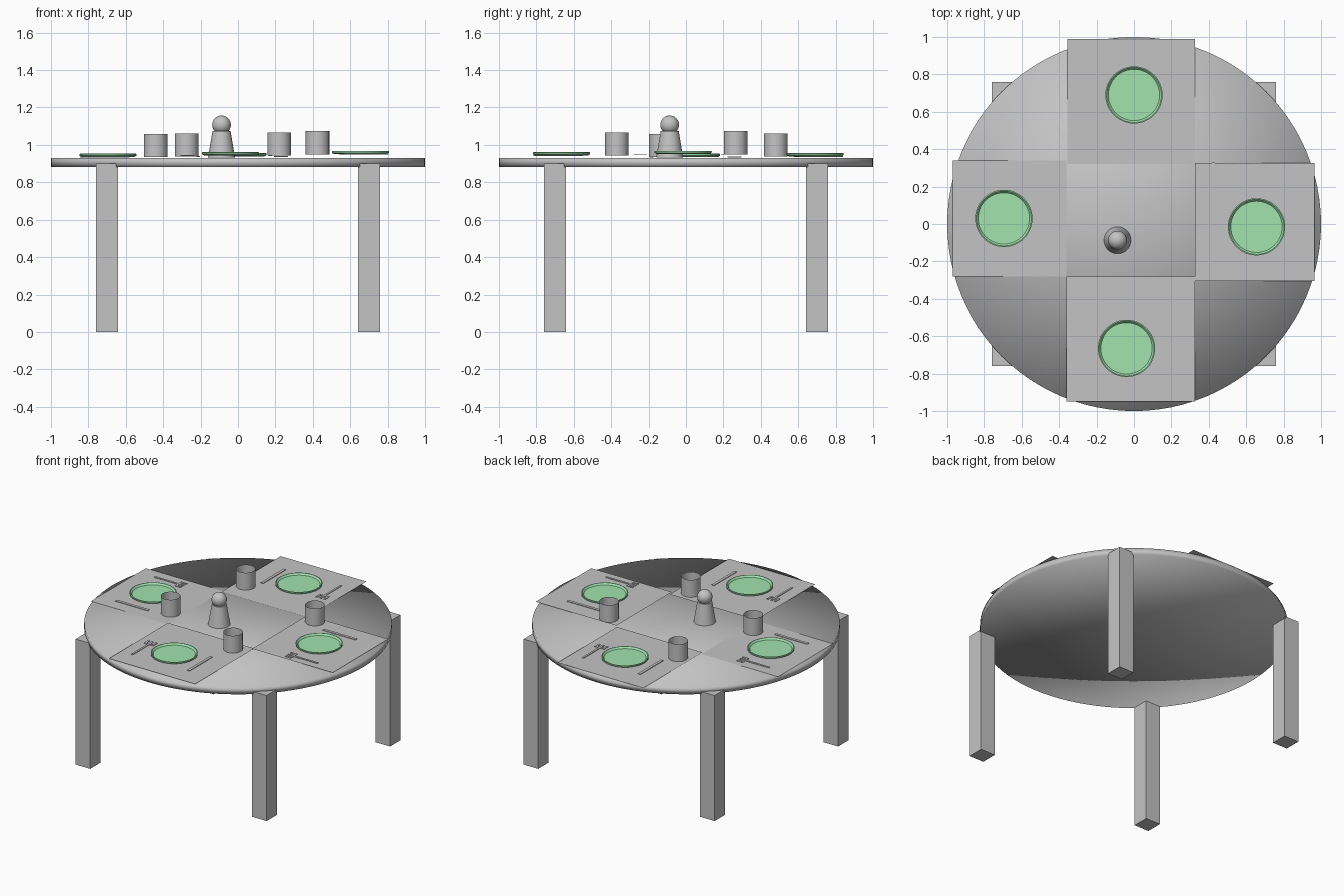
import bpy, bmesh, math
from mathutils import Matrix, Vector

if "Cube" in bpy.data.objects:
    bpy.data.objects.remove(bpy.data.objects["Cube"])


def material(name, rgb):
    m = bpy.data.materials.new(name)
    m.diffuse_color = (*rgb, 1)
    m.use_nodes = True
    m.node_tree.nodes["Principled BSDF"].inputs["Base Color"].default_value = m.diffuse_color
    return m


GREY = material("plain grey", (0.55, 0.55, 0.55))
GREEN = material("plate green", (0.36, 0.77, 0.43))


def finish(name, bm, mat, smooth=None):
    mesh = bpy.data.meshes.new(name)
    bm.to_mesh(mesh)
    bm.free()
    mesh.materials.append(mat)
    ob = bpy.data.objects.new(name, mesh)
    bpy.context.collection.objects.link(ob)
    if smooth:
        bpy.ops.object.select_all(action='DESELECT')
        ob.select_set(True)
        bpy.context.view_layer.objects.active = ob
        bpy.ops.object.shade_smooth_by_angle(angle=math.radians(smooth))
    return ob


def add_box(bm, x0, x1, y0, y1, z0, z1):
    size = Matrix.Diagonal((x1 - x0, y1 - y0, z1 - z0, 1))
    mid = Matrix.Translation(((x0 + x1) / 2, (y0 + y1) / 2, (z0 + z1) / 2))
    bmesh.ops.create_cube(bm, size=1, matrix=mid @ size)


def lathe(name, profile, centre, mat, steps=48):
    """Spin a (radius, height) profile around a vertical axis."""
    bm = bmesh.new()
    vs = [bm.verts.new((r, 0, z)) for r, z in profile]
    es = [bm.edges.new(p) for p in zip(vs, vs[1:])]
    bmesh.ops.spin(bm, geom=vs + es, cent=(0, 0, 0), axis=(0, 0, 1),
                   angle=math.tau, steps=steps)
    bmesh.ops.remove_doubles(bm, verts=bm.verts, dist=1e-5)
    bmesh.ops.recalc_face_normals(bm, faces=bm.faces)
    bmesh.ops.translate(bm, verts=bm.verts, vec=centre)
    return finish(name, bm, mat, 35)


# Round table top, shaded softly right across its rim
bm = bmesh.new()
bmesh.ops.create_cone(bm, cap_ends=True, cap_tris=True, segments=96,
                      radius1=1, radius2=1, depth=0.047,
                      matrix=Matrix.Translation((0, 0, 0.9065)))
for f in bm.faces:
    f.smooth = True
finish("table_top", bm, GREY)

# Four square legs
for sx in (-1, 1):
    for sy in (-1, 1):
        bm = bmesh.new()
        cx, cy = sx * 0.7, sy * 0.7
        add_box(bm, cx - 0.058, cx + 0.058, cy - 0.058, cy + 0.058, 0, 0.9)
        finish("leg", bm, GREY)

# Place settings: side, turn, mat bounds, plate centre, cup centre, height
settings = [
    ("right", 0, (0.325, 0.965, -0.305, 0.325), (0.655, -0.015), (0.425, 0.265), 0.947),
    ("back", 90, (-0.355, 0.325, 0.32, 0.99), (0, 0.69), (-0.275, 0.48), 0.935),
    ("left", 180, (-0.97, -0.36, -0.28, 0.34), (-0.695, 0.03), (-0.44, -0.135), 0.932),
    ("front", 270, (-0.36, 0.325, -0.95, -0.28), (-0.04, -0.665), (0.22, -0.37), 0.94),
]
for side, turn, (x0, x1, y0, y1), plate, cup, z in settings:
    # Place mat
    bm = bmesh.new()
    bm.faces.new([bm.verts.new((x, y, z)) for x, y in
                  ((x0, y0), (x1, y0), (x1, y1), (x0, y1))])
    finish(side + "_place_mat", bm, GREY)

    # Dished plate with a raised lip
    lathe(side + "_plate",
          [(0, 0.003), (0.14, 0.003), (0.152, 0.01), (0.153, 0.02),
           (0.147, 0.021), (0.137, 0.009), (0, 0.009)],
          (*plate, z), GREEN)

    # Open cup
    lathe(side + "_cup", [(0, 0.002), (0.063, 0.002), (0.063, 0.126)],
          (*cup, z), GREY)

    # Cutlery, laid out around the plate then turned to face the seat
    place = Matrix.Translation((*plate, z)) @ Matrix.Rotation(math.radians(turn), 4, 'Z')
    bm = bmesh.new()
    add_box(bm, -0.115, 0.145, 0.203, 0.223, 0.001, 0.005)
    bm.transform(place)
    finish(side + "_knife", bm, GREY)

    bm = bmesh.new()
    add_box(bm, -0.085, 0.15, -0.237, -0.223, 0.001, 0.005)
    add_box(bm, -0.05, -0.037, -0.266, -0.194, 0.001, 0.0048)
    for y in (-0.26, -0.2):
        add_box(bm, -0.085, -0.037, y - 0.007, y + 0.007, 0.001, 0.005)
    bm.transform(place)
    finish(side + "_fork", bm, GREY)

# Shaker: tapered body with a ball on top
lathe("shaker_body", [(0, 0.932), (0.072, 0.932), (0.048, 1.075), (0, 1.075)],
      (-0.088, -0.087, 0), GREY)
bm = bmesh.new()
bmesh.ops.create_uvsphere(bm, u_segments=32, v_segments=16, radius=0.05,
                          matrix=Matrix.Translation((-0.088, -0.087, 1.107)))
finish("shaker_ball", bm, GREY, 60)
